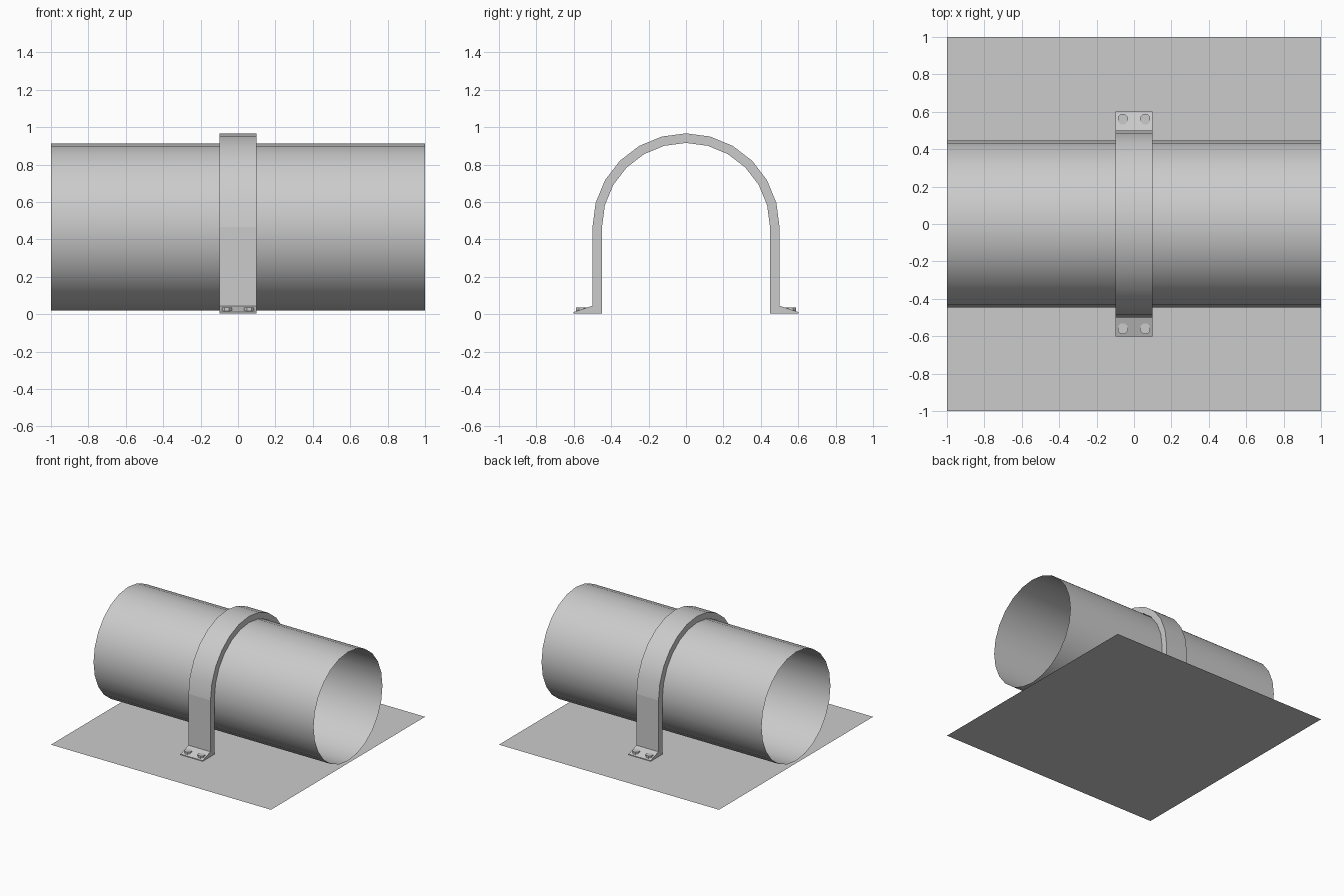
import bpy, bmesh, math

if "Cube" in bpy.data.objects:
    bpy.data.objects.remove(bpy.data.objects["Cube"])

R_IN, R_OUT, CZ, HALF_W = 0.449, 0.5, 0.467, 0.1


def make_object(name, bm):
    mesh = bpy.data.meshes.new(name)
    bm.to_mesh(mesh)
    bm.free()
    ob = bpy.data.objects.new(name, mesh)
    bpy.context.collection.objects.link(ob)
    return ob


# Base sheet the pipe is fixed to
bpy.ops.mesh.primitive_plane_add(size=2, location=(0, 0, 0))
bpy.context.object.name = "base_sheet"

# Open, thin-walled pipe along x
bpy.ops.mesh.primitive_cylinder_add(vertices=24, radius=0.447, depth=2,
                                    end_fill_type='NOTHING', location=(0, 0, CZ),
                                    rotation=(0, math.pi / 2, 0))
pipe = bpy.context.object
pipe.name = "pipe"
bpy.ops.object.shade_smooth_by_angle()

# Strap profile as (outer, inner) pairs in y, z: foot, leg, arc, leg, foot
foot = [((0.602, 0.005), (0.45, 0.005)),
        ((0.602, 0.011), (0.45, 0.011)),
        ((0.5, 0.045), (0.45, 0.045))]
arc = []
for i in range(13):
    a = math.radians(15 * i)
    c, s = math.cos(a), math.sin(a)
    arc.append(((R_OUT * c, CZ + R_OUT * s), (R_IN * c, CZ + R_IN * s)))
mirrored = [tuple((-y, z) for y, z in pair) for pair in reversed(foot)]
profile = foot + arc + mirrored

# Strap: sweep the profile into a closed band
bm = bmesh.new()
rings = []
for (oy, oz), (iy, iz) in profile:
    rings.append([bm.verts.new(p) for p in (
        (-HALF_W, oy, oz), (HALF_W, oy, oz), (HALF_W, iy, iz), (-HALF_W, iy, iz))])
for r, q in zip(rings, rings[1:]):
    for k in range(4):
        n = (k + 1) % 4
        bm.faces.new((r[k], r[n], q[n], q[k]))
bm.faces.new(rings[0])
bm.faces.new(rings[-1])
bmesh.ops.recalc_face_normals(bm, faces=bm.faces)
# Only the curved part is smooth; legs, feet and flat sides stay faceted
for f in bm.faces:
    f.smooth = f.calc_center_median().z > CZ and abs(f.normal.x) < 0.5
make_object("strap", bm)

# Bolt heads on the feet
for sx in (-1, 1):
    for side, sy in (("front", -1), ("back", 1)):
        bpy.ops.mesh.primitive_cylinder_add(vertices=8, radius=0.029, depth=0.025,
                                            location=(sx * 0.06, sy * 0.56, 0.0225),
                                            rotation=(0, 0, math.pi / 8))
        bpy.context.object.name = f"bolt_{side}_{'left' if sx < 0 else 'right'}"
